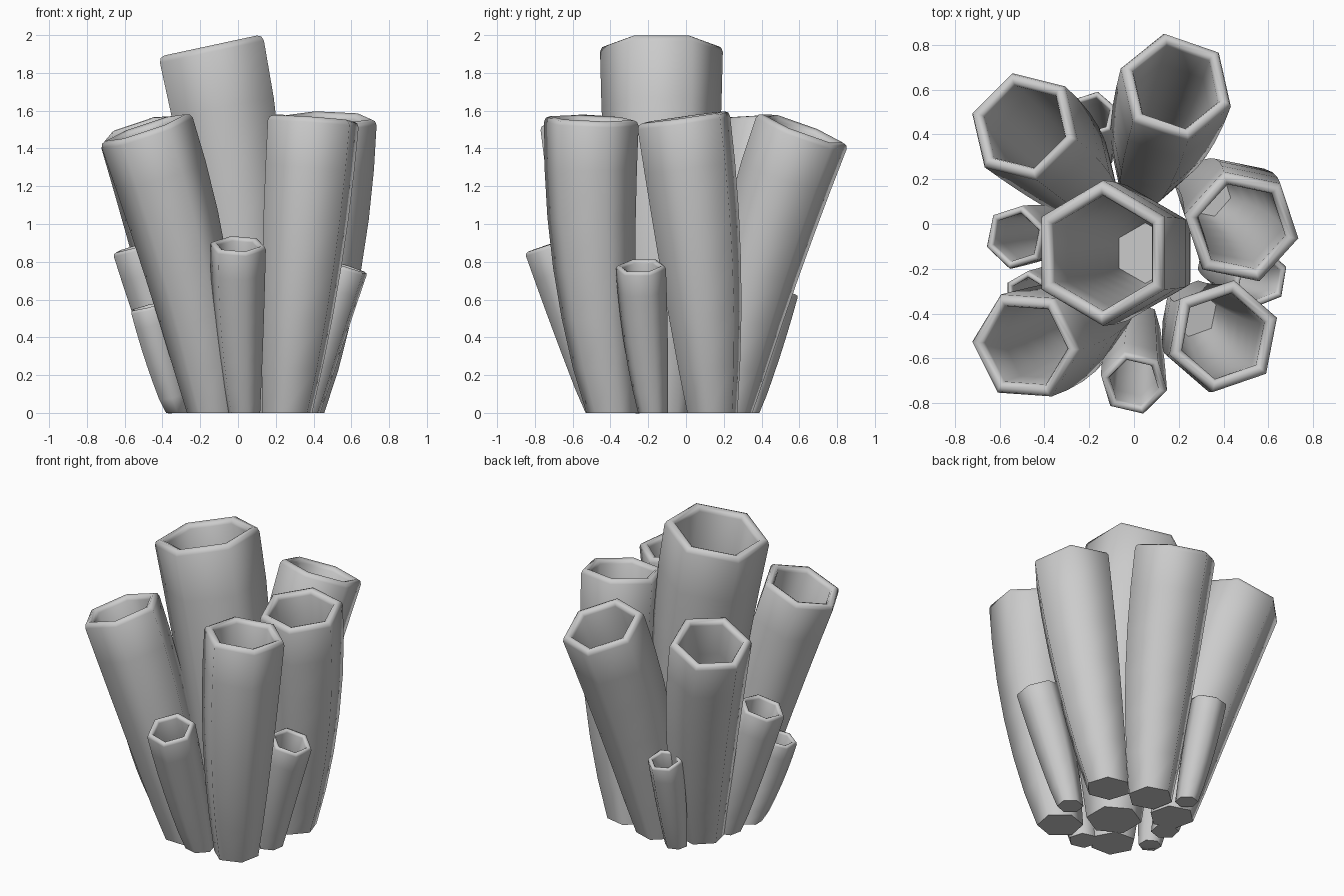
import bpy, bmesh, math
from mathutils import Vector

if "Cube" in bpy.data.objects:
    bpy.data.objects.remove(bpy.data.objects["Cube"])

SIDES, STEPS = 6, 6


def ring(bm, centre, normal, radius, phase):
    """Hexagonal ring of vertices facing along normal."""
    u = Vector((1, 0, 0))
    u = (u - normal * u.dot(normal)).normalized()
    v = normal.cross(u)
    return [bm.verts.new(centre + radius * (math.cos(a) * u + math.sin(a) * v))
            for a in (math.radians(phase) + i * math.tau / SIDES for i in range(SIDES))]


def tube(name, base, top, lean, r0, r1, wall, phase):
    """Curved, flaring hollow tube with a rounded lip; lean = x,y slope at the rim."""
    p0, p2 = Vector((*base, 0)), Vector(top)
    n = Vector((*lean, 1))
    p1 = p2 - n * (p2.z * 0.5)
    n.normalize()

    def path(t):
        return (1 - t) ** 2 * p0 + 2 * t * (1 - t) * p1 + t * t * p2

    def tangent(t):
        return (2 * (1 - t) * (p1 - p0) + 2 * t * (p2 - p1)).normalized()

    def radius(t):
        # flares quickly near the ground, then levels off
        return r0 + (r1 - r0) * t * (1.85 - 0.85 * t)

    bm = bmesh.new()
    rings = []
    # outer wall, flat on the ground
    for i in range(STEPS):
        t = i / STEPS
        direction = Vector((0, 0, 1)) if i == 0 else tangent(t)
        rings.append(ring(bm, path(t), direction, radius(t), phase))
    # rounded lip
    half = wall / 2
    for k in range(5):
        a = math.pi * k / 4
        rings.append(ring(bm, p2 - n * half * (1 - math.sin(a)), n,
                          r1 - half + half * math.cos(a), phase))
    # inner wall down to a floor near the base
    for i in range(STEPS - 1, -1, -1):
        t = max(i / STEPS, 0.025)
        rings.append(ring(bm, path(t), tangent(t), radius(t) - wall * (0.6 + 0.4 * t), phase))
    for a, b in zip(rings, rings[1:]):
        for i in range(SIDES):
            j = (i + 1) % SIDES
            bm.faces.new((a[i], a[j], b[j], b[i])).smooth = True
    bm.faces.new(rings[0][::-1])
    bm.faces.new(rings[-1])
    bmesh.ops.recalc_face_normals(bm, faces=bm.faces)
    mesh = bpy.data.meshes.new(name)
    bm.to_mesh(mesh)
    bm.free()
    obj = bpy.data.objects.new(name, mesh)
    bpy.context.collection.objects.link(obj)
    obj.select_set(True)
    bpy.context.view_layer.objects.active = obj


# name, base xy, rim centre, rim lean, base radius, rim radius, wall, hexagon angle
TUBES = [
    # central tall tube
    ("tall_tube", (.05, -.13), (-.145, -.13, 1.945), (-.215, 0), .17, .325, .068, 90),
    # five large tubes around it
    ("back_right_tube", (.05, .215), (.19, .62, 1.505), (.12, .38), .14, .26, .06, 102),
    ("back_left_tube", (-.2, .12), (-.495, .44, 1.505), (-.28, .22), .14, .255, .06, 103),
    ("front_left_tube", (-.13, -.355), (-.49, -.545, 1.51), (-.34, -.1), .14, .255, .06, -2),
    ("front_right_tube", (.26, -.39), (.40, -.50, 1.56), (.07, .035), .14, .255, .06, 79),
    ("right_tube", (.32, .14), (.48, -.015, 1.565), (.02, -.14), .14, .26, .06, 48),
    # small tubes at the foot
    ("small_front_tube", (.03, -.445), (0, -.715, .895), (.01, -.34), .09, .152, .04, 106),
    ("small_right_tube", (.36, -.175), (.565, -.24, .78), (.33, -.05), .08, .135, .035, 80),
    ("small_back_tube", (-.15, .32), (-.185, .49, .65), (-.03, .26), .07, .11, .03, 78),
    ("small_left_tube", (-.28, -.04), (-.53, -.06, .885), (-.3, -.05), .085, .145, .035, 78),
    ("small_front_left_tube", (-.32, -.23), (-.475, -.32, .565), (-.25, -.08), .07, .11, .03, 90),
]
for spec in TUBES:
    tube(*spec)
bpy.ops.object.shade_smooth_by_angle(angle=math.radians(65))
